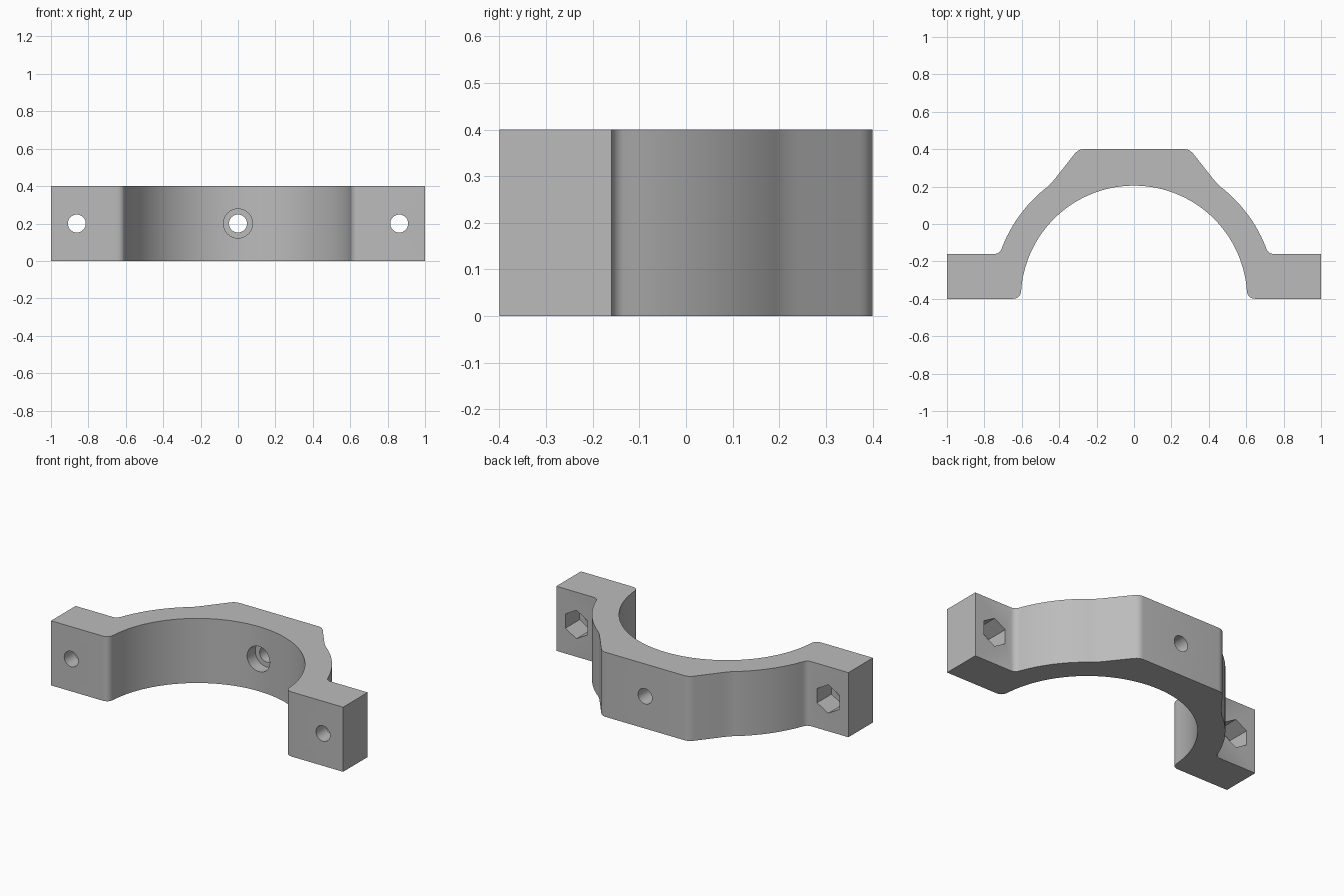
import bpy, bmesh, math
from mathutils import Vector

cube = bpy.data.objects.get("Cube")
if cube:
    bpy.data.objects.remove(cube, do_unlink=True)

HEIGHT = 0.4
FRONT, TAB_BACK, BACK = -0.4, -0.16, 0.4
BORE_R, SHELL_R = 0.605, 0.757

grey = bpy.data.materials.new("matte grey")
grey.use_nodes = True
colour = (0.5, 0.5, 0.5, 1)
grey.diffuse_color = colour
grey.node_tree.nodes["Principled BSDF"].inputs["Base Color"].default_value = colour


def arc(radius, start, end, steps):
    """Points on a circle around the bore axis, angles in degrees."""
    angles = [math.radians(start + (end - start) * i / steps) for i in range(steps + 1)]
    return [Vector((radius * math.cos(a), FRONT + radius * math.sin(a))) for a in angles]


def bend(a, corner, b, steps=6):
    """Rounded corner from a to b."""
    a, corner, b = Vector(a), Vector(corner), Vector(b)
    ts = [i / steps for i in range(steps + 1)]
    return [a * (1 - t) ** 2 + corner * 2 * t * (1 - t) + b * t * t for t in ts]


def prism(name, points, lift):
    """Extrude a closed outline of 3D points along lift."""
    bm = bmesh.new()
    face = bm.faces.new([bm.verts.new(p) for p in points])
    out = bmesh.ops.extrude_face_region(bm, geom=[face])
    bmesh.ops.translate(bm, vec=lift, verts=[v for v in out["geom"] if isinstance(v, bmesh.types.BMVert)])
    bmesh.ops.recalc_face_normals(bm, faces=bm.faces)
    mesh = bpy.data.meshes.new(name)
    bm.to_mesh(mesh)
    bm.free()
    mesh.materials.append(grey)
    obj = bpy.data.objects.new(name, mesh)
    bpy.context.collection.objects.link(obj)
    return obj


def cut(body, name, x, radius, y0, y1, sides):
    """Cut a round or six-sided hole along y."""
    ring = [2 * math.pi * i / sides for i in range(sides)]
    points = [(x + radius * math.sin(a), y0, HEIGHT / 2 + radius * math.cos(a)) for a in ring]
    cutter = prism(name, points, (0, y1 - y0, 0))
    cutter.hide_render = True
    cutter.hide_set(True)
    cutter.display_type = 'WIRE'
    mod = body.modifiers.new(name, 'BOOLEAN')
    mod.operation = 'DIFFERENCE'
    mod.solver = 'EXACT'
    mod.object = cutter
    return cutter


# Half outline, from the crown of the bore round to the flat back pad
bore = arc(BORE_R, 90, 4, 36)
shell = arc(SHELL_R, 20.5, 51, 16)
half = bore + bend(bore[-1], (0.607, FRONT), (0.65, FRONT))[1:]
half += [Vector((1, FRONT)), Vector((1, TAB_BACK))]
half += bend((0.74, TAB_BACK), (0.718, -0.155), shell[0])[:-1] + shell
half += bend(shell[-1], (0.452, 0.205), (0.42, 0.245))[1:]
half += bend((0.32, 0.372), (0.298, BACK), (0.27, BACK))
mirrored = [Vector((-p.x, p.y)) for p in reversed(half[1:])]
outline = [(p.x, p.y, 0) for p in half + mirrored]
clamp = prism("clamp_half", outline, (0, 0, HEIGHT))

# Screw holes, nut pockets and the counterbored centre hole
cutters = []
for side, s in (("left", 1), ("right", -1)):
    x = s * 0.862
    cutters.append(cut(clamp, side + "_screw_hole", x, 0.048, -0.5, 0, 32))
    cutters.append(cut(clamp, side + "_nut_pocket", x, 0.088, -0.3, 0, 6))
cutters.append(cut(clamp, "centre_hole", 0, 0.048, 0, 0.5, 32))
cutters.append(cut(clamp, "centre_counterbore", 0, 0.078, 0, 0.28, 32))

# Bake the cuts and smooth the curved walls
bpy.ops.object.select_all(action='DESELECT')
bpy.context.view_layer.objects.active = clamp
clamp.select_set(True)
for mod in list(clamp.modifiers):
    bpy.ops.object.modifier_apply(modifier=mod.name)
for c in cutters:
    bpy.data.objects.remove(c, do_unlink=True)
bpy.ops.object.shade_smooth_by_angle(angle=math.radians(30))
